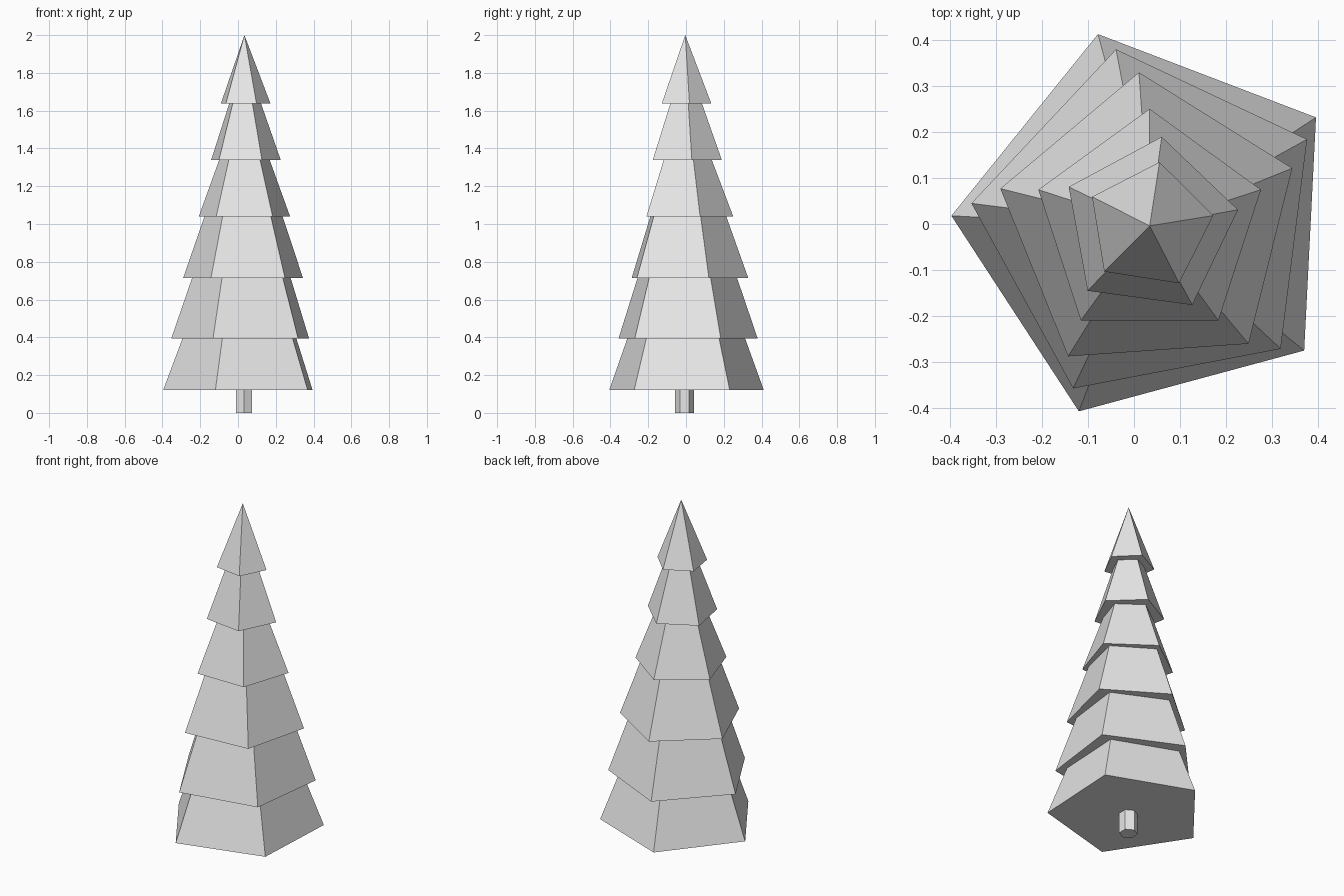
import bpy
import bmesh
from math import cos, sin, radians, tau
from mathutils import Vector

cube = bpy.data.objects.get("Cube")
if cube:
    bpy.data.objects.remove(cube)

grey = bpy.data.materials.new("pale_grey")
grey.use_nodes = True
grey.diffuse_color = (0.8, 0.8, 0.8, 1)
grey.node_tree.nodes["Principled BSDF"].inputs["Base Color"].default_value = (0.8, 0.8, 0.8, 1)


def ring(bm, sides, radius, turn, centre, z):
    """Regular polygon of vertices, first corner at the given angle."""
    angles = [radians(turn) + tau * i / sides for i in range(sides)]
    return [bm.verts.new((centre[0] + radius * cos(a), centre[1] + radius * sin(a), z))
            for a in angles]


def finish(name, bm):
    bmesh.ops.recalc_face_normals(bm, faces=bm.faces)
    mesh = bpy.data.meshes.new(name)
    bm.to_mesh(mesh)
    bm.free()
    mesh.materials.append(grey)
    bpy.context.collection.objects.link(bpy.data.objects.new(name, mesh))


def add_tier(name, radius, turn, base, tip):
    """Closed five-sided cone of foliage."""
    bm = bmesh.new()
    low = ring(bm, 5, radius, turn, AXIS, base)
    apex = bm.verts.new((AXIS[0], AXIS[1], tip))
    bm.faces.new(low)
    for i in range(5):
        bm.faces.new((low[i], low[(i + 1) % 5], apex))
    finish(name, bm)


# Foliage tiers, bottom to top: radius, turn, base height, tip height
AXIS = (0.034, -0.004)
TIERS = [
    (0.431, 33.1, 0.12, 1.27),
    (0.390, 28.8, 0.395, 1.52),
    (0.334, 22.0, 0.715, 1.65),
    (0.254, 18.0, 1.04, 1.71),
    (0.195, 10.3, 1.34, 1.89),
    (0.140, 9.2, 1.637, 2.0),
]
for number, tier in enumerate(TIERS, 1):
    add_tier(f"foliage_tier_{number}", *tier)

# Six-sided trunk, running a little way into the lowest tier
bm = bmesh.new()
foot = ring(bm, 6, 0.05, 30, (0.032, -0.008), 0)
bottom = bm.faces.new(foot)
top = bmesh.ops.extrude_face_region(bm, geom=[bottom], use_keep_orig=True)["geom"]
bmesh.ops.translate(bm, vec=Vector((0, 0, 0.16)),
                    verts=[v for v in top if isinstance(v, bmesh.types.BMVert)])
finish("trunk", bm)
